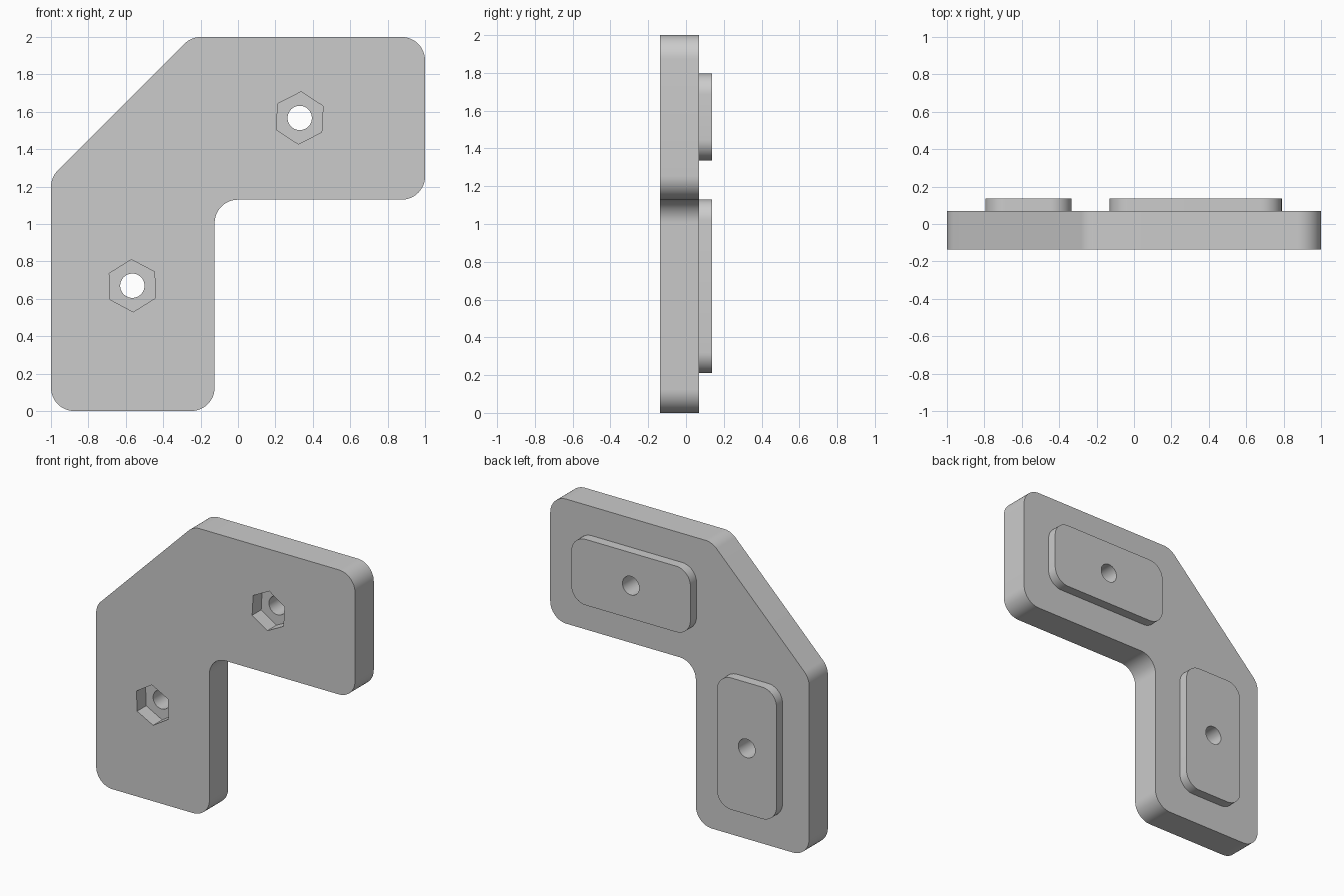
import bpy
import bmesh
from math import cos, sin, radians, tan
from mathutils import Vector

default = bpy.data.objects.get("Cube")
if default:
    bpy.data.objects.remove(default, do_unlink=True)

grey = bpy.data.materials.new("plain_grey")
grey.use_nodes = True
grey.diffuse_color = (0.6, 0.6, 0.6, 1)
bsdf = next(n for n in grey.node_tree.nodes if n.type == 'BSDF_PRINCIPLED')
bsdf.inputs["Base Color"].default_value = grey.diffuse_color

FRONT, FACE, BACK = -0.137, 0.07, 0.137
POCKET_DEPTH = 0.1


def rounded(corners, radius, steps=12):
    """Replace every corner of an outline with a tangent arc."""
    points = []
    for i, corner in enumerate(corners):
        p = Vector(corner)
        a = (Vector(corners[i - 1]) - p).normalized()
        b = (Vector(corners[(i + 1) % len(corners)]) - p).normalized()
        half = a.angle(b) / 2
        centre = p + (a + b).normalized() * (radius / sin(half))
        start = p + a * (radius / tan(half)) - centre
        end = p + b * (radius / tan(half)) - centre
        sweep = start.angle_signed(end)
        for k in range(steps + 1):
            t = -sweep * k / steps
            points.append((centre.x + start.x * cos(t) - start.y * sin(t),
                           centre.y + start.x * sin(t) + start.y * cos(t)))
    return points


def ring(x, z, radius, sides, turn=0):
    angles = [radians(turn + 360 * k / sides) for k in range(sides)]
    return [(x + radius * cos(a), z + radius * sin(a)) for a in angles]


def prism(name, outline, y0, y1):
    """Extrude an outline in the XZ plane along y."""
    bm = bmesh.new()
    face = bm.faces.new([bm.verts.new((x, y0, z)) for x, z in outline])
    extruded = bmesh.ops.extrude_face_region(bm, geom=[face])["geom"]
    moved = [v for v in extruded if isinstance(v, bmesh.types.BMVert)]
    bmesh.ops.translate(bm, verts=moved, vec=(0, y1 - y0, 0))
    bmesh.ops.recalc_face_normals(bm, faces=bm.faces)
    mesh = bpy.data.meshes.new(name)
    bm.to_mesh(mesh)
    bm.free()
    mesh.materials.append(grey)
    obj = bpy.data.objects.new(name, mesh)
    bpy.context.collection.objects.link(obj)
    return obj


def combine(target, tool, operation):
    """Apply a boolean and discard the tool object."""
    mod = target.modifiers.new(operation.lower(), 'BOOLEAN')
    mod.operation = operation
    mod.solver = 'EXACT'
    mod.object = tool
    bpy.context.view_layer.objects.active = target
    bpy.ops.object.modifier_apply(modifier=mod.name)
    bpy.data.objects.remove(tool, do_unlink=True)


# L-shaped plate with a chamfered outer corner
plate_corners = [(-1, 0), (-0.125, 0), (-0.125, 1.13), (1, 1.13),
                 (1, 2), (-0.25, 2), (-1, 1.25)]
bracket = prism("corner_bracket", rounded(plate_corners, 0.125), FRONT, FACE)

# Each arm: centre x, centre z, pad half width, pad half height, nut turn
arms = [(0.33, 1.567, 0.46, 0.23, -3), (-0.565, 0.67, 0.23, 0.46, 2)]
for x, z, w, h, turn in arms:
    # Raised locating pad on the back
    corners = [(x - w, z - h), (x + w, z - h), (x + w, z + h), (x - w, z + h)]
    pad = prism("pad", rounded(corners, 0.11), FACE - 0.03, BACK)
    combine(bracket, pad, 'UNION')
    # Hexagonal nut pocket in the front
    pocket = prism("nut_pocket", ring(x, z, 0.14, 6, 30 + turn),
                   FRONT - 0.05, FRONT + POCKET_DEPTH)
    combine(bracket, pocket, 'DIFFERENCE')
    # Bolt hole right through
    hole = prism("bolt_hole", ring(x, z, 0.065, 40), FRONT - 0.1, BACK + 0.1)
    combine(bracket, hole, 'DIFFERENCE')

# Smooth the rounded corners and holes, keep the edges crisp
bpy.ops.object.select_all(action='DESELECT')
bracket.select_set(True)
bpy.context.view_layer.objects.active = bracket
bpy.ops.object.shade_smooth_by_angle(angle=radians(30))
